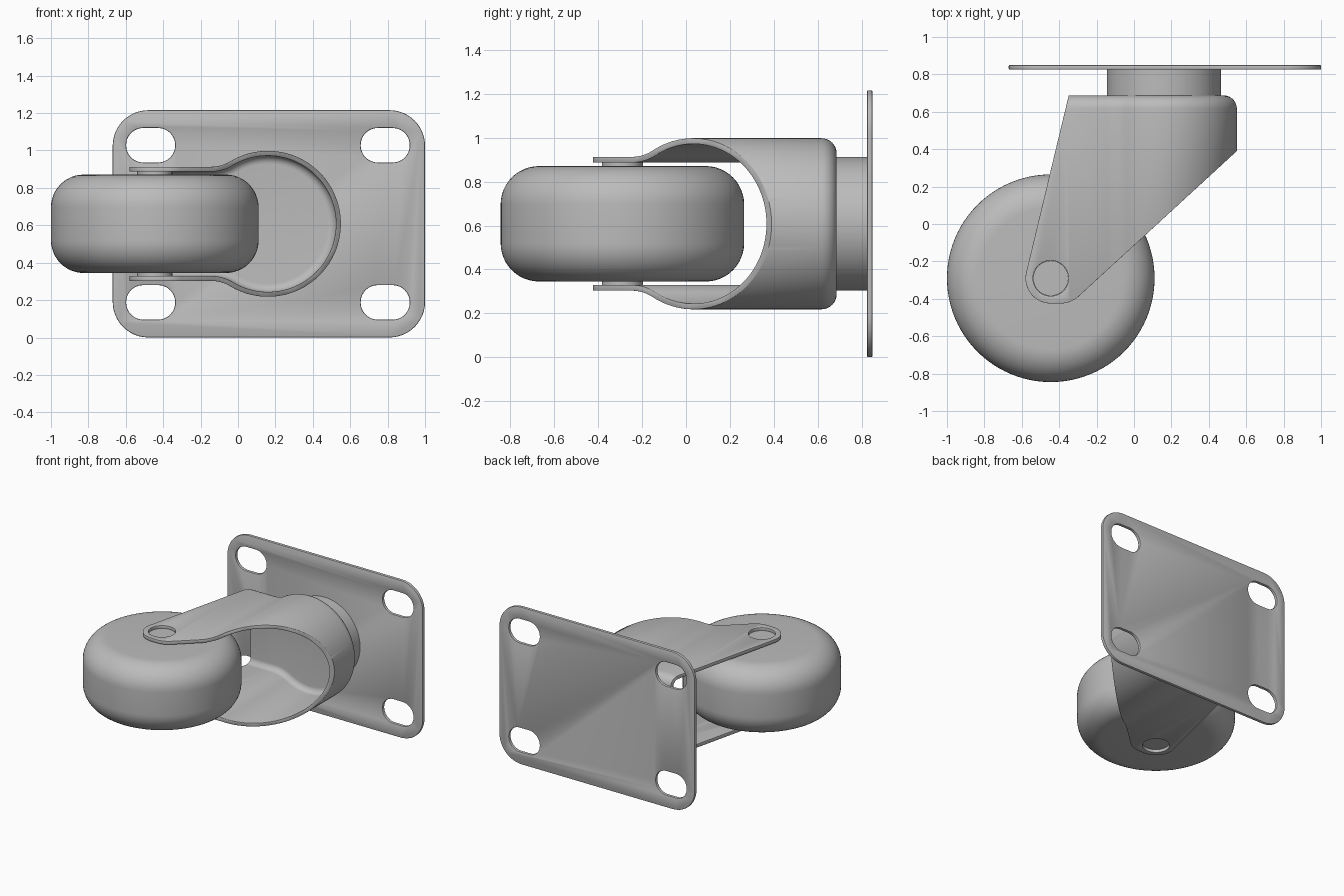
import bpy, bmesh, math
from math import sin, cos, pi, radians
from mathutils import Vector

old = bpy.data.objects.get("Cube")
if old:
    bpy.data.objects.remove(old, do_unlink=True)

MID = 0.608              # height of the symmetry plane
HUB = (-0.445, -0.29)    # wheel axis in x, y
CUP_X = 0.16             # swivel axis in x
CUP_R, LEG_H, BLEND_R = 0.39, 0.305, 0.2
FLOOR_Y, WALL = 0.687, 0.026

steel = bpy.data.materials.new("steel grey")
steel.use_nodes = True
grey = (0.5, 0.5, 0.5, 1)
steel.diffuse_color = grey
steel.node_tree.nodes["Principled BSDF"].inputs["Base Color"].default_value = grey


def arc(cx, cy, r, start, end, n):
    angles = [radians(start + (end - start) * i / n) for i in range(n + 1)]
    return [(cx + r * cos(a), cy + r * sin(a)) for a in angles]


def circle(cx, cy, r, n=96):
    return arc(cx, cy, r, 0, 360, n)[:-1]


def rounded_rect(cx, cy, w, h, r):
    pts = []
    for i, (sx, sy) in enumerate([(1, 1), (-1, 1), (-1, -1), (1, -1)]):
        pts += arc(cx + sx * (w / 2 - r), cy + sy * (h / 2 - r), r, 90 * i, 90 * i + 90, 12)
    return pts


def loft(name, rings, axis):
    """Skin rings of (outline, level) along y or z and cap both ends."""
    bm = bmesh.new()
    loops = []
    for outline, t in rings:
        place = (lambda a, b: (a, t, b)) if axis == "y" else (lambda a, b: (a, b, t))
        loops.append([bm.verts.new(place(a, b)) for a, b in outline])
    n = len(loops[0])
    for lo, hi in zip(loops, loops[1:]):
        for i in range(n):
            j = (i + 1) % n
            bm.faces.new((lo[i], lo[j], hi[j], hi[i]))
    bm.faces.new(loops[0])
    bm.faces.new(loops[-1])
    bmesh.ops.recalc_face_normals(bm, faces=bm.faces)
    mesh = bpy.data.meshes.new(name)
    bm.to_mesh(mesh)
    bm.free()
    mesh.materials.append(steel)
    obj = bpy.data.objects.new(name, mesh)
    bpy.context.collection.objects.link(obj)
    return obj


def activate(obj):
    bpy.ops.object.select_all(action="DESELECT")
    obj.select_set(True)
    bpy.context.view_layer.objects.active = obj


def cut(obj, cutter, operation="DIFFERENCE"):
    activate(obj)
    mod = obj.modifiers.new("cut", "BOOLEAN")
    mod.object, mod.operation, mod.solver = cutter, operation, "EXACT"
    bpy.ops.object.modifier_apply(modifier=mod.name)
    bpy.data.objects.remove(cutter, do_unlink=True)


def finish(obj, bevel=0):
    activate(obj)
    if bevel:
        mod = obj.modifiers.new("soft edges", "BEVEL")
        mod.width, mod.segments = bevel, 2
        mod.limit_method, mod.angle_limit = "ANGLE", radians(50)
        bpy.ops.object.modifier_apply(modifier=mod.name)
    bpy.ops.object.shade_smooth_by_angle(angle=radians(35))


# Mounting plate with four slots
plate = loft("mounting_plate", [(rounded_rect(0.165, MID, 1.67, 1.215, 0.19), y)
                                for y in (0.825, 0.85)], "y")
for x in (-0.467, 0.787):
    for side in (-1, 1):
        slot = rounded_rect(x, MID + side * 0.42, 0.262, 0.184, 0.091)
        cut(plate, loft("slot_cutter", [(slot, 0.7), (slot, 0.95)], "y"))
finish(plate, 0.006)

# Swivel neck
neck = circle(CUP_X, MID, 0.305)
finish(loft("swivel_neck", [(neck, FLOOR_Y - 0.01), (neck, 0.83)], "y"))


# Fork: keyhole-shaped pan, hollowed, then trimmed to the side profile
def keyhole(d):
    rise = LEG_H + BLEND_R
    run = math.sqrt((CUP_R + BLEND_R) ** 2 - rise ** 2)
    a = math.degrees(math.atan2(rise, run))
    half = [(-0.9 + d, LEG_H - d)]
    half += arc(CUP_X - run, rise, BLEND_R + d, -90, -a, 12)
    half += arc(CUP_X, 0, CUP_R - d, 180 - a, 0, 40)[1:]
    lower = [(x, -z) for x, z in reversed(half[:-1])]
    return [(x, MID + z) for x, z in half + lower]


def pan(name, d, bottom):
    r = 0.07 - d
    rings = [(keyhole(d), bottom)]
    for i in range(9):
        a = pi / 2 * i / 8
        rings.append((keyhole(d + r * (1 - cos(a))), FLOOR_Y - 0.07 + r * sin(a)))
    return loft(name, rings, "y")


fork = pan("fork", 0, -0.7)
cut(fork, pan("hollow_cutter", WALL, -0.8))
side = arc(HUB[0], HUB[1], 0.135, 166, 270, 16)
side += [(-0.38, -0.425), (-0.345, -0.417), (-0.31, -0.4)]
side += [(0.7, 0.528), (0.7, 0.8), (-0.322, 0.8)]
cut(fork, loft("trim_cutter", [(side, -0.5), (side, 2)], "z"), "INTERSECT")
hole = circle(*HUB, 0.095, 48)
cut(fork, loft("axle_hole_cutter", [(hole, -0.5), (hole, 2)], "z"))
finish(fork, 0.005)

# Wheel with rounded shoulders
R, HALF, ROUND = 0.555, 0.263, 0.175
shoulder = arc(R - ROUND, HALF - ROUND, ROUND, 90, 0, 12)
profile = shoulder + [(r, -z) for r, z in reversed(shoulder)]
finish(loft("wheel", [(circle(*HUB, r), MID + z) for r, z in profile], "z"))

# Axle, recessed in the fork holes
pin = circle(*HUB, 0.094, 48)
finish(loft("axle", [(pin, MID - 0.283), (pin, MID + 0.283)], "z"))
